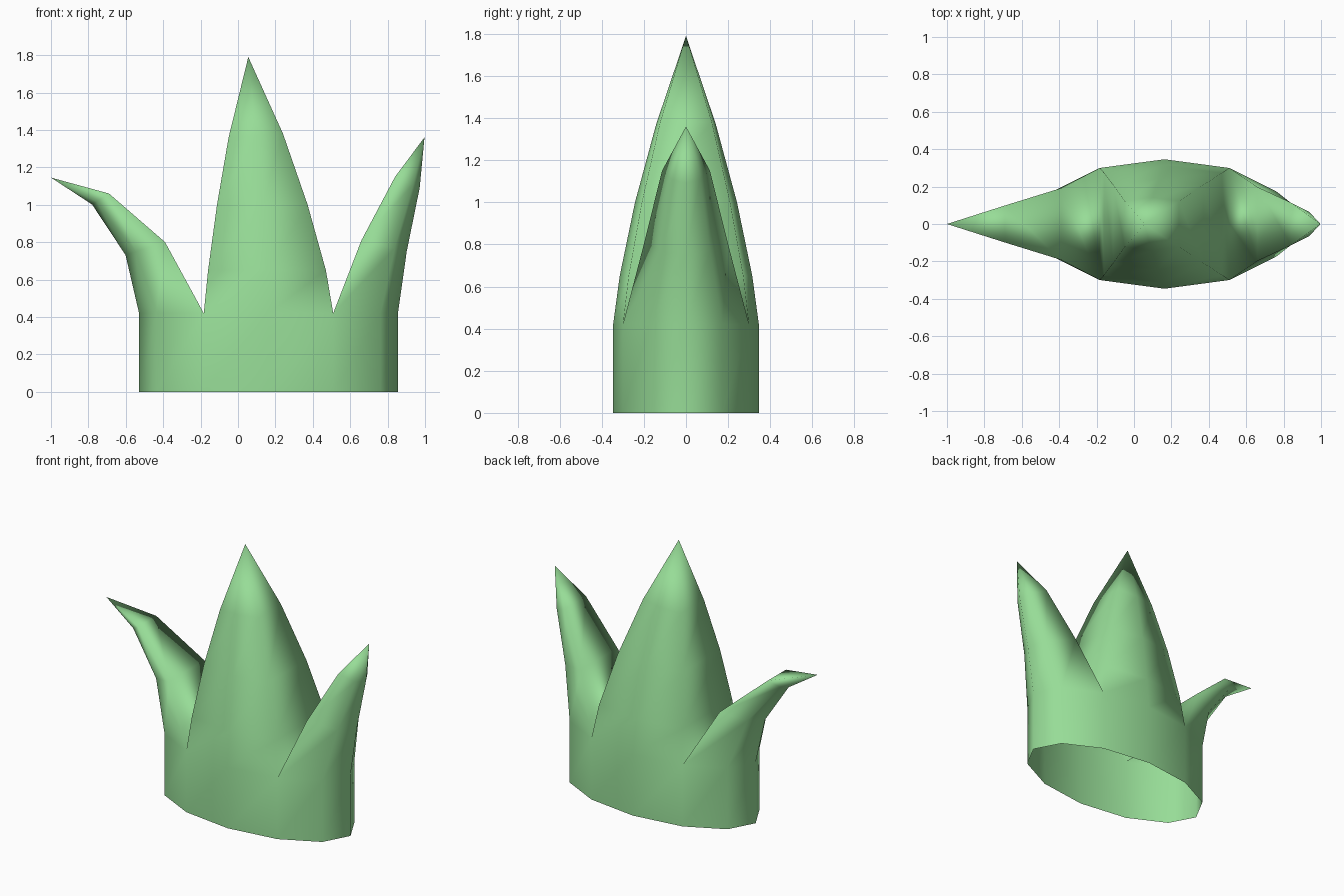
import bpy
import bmesh
from math import cos, sin, radians

if "Cube" in bpy.data.objects:
    bpy.data.objects.remove(bpy.data.objects["Cube"], do_unlink=True)

# Leaf colour
green = bpy.data.materials.new("leaf_green")
green.use_nodes = True
colour = (0.31, 0.72, 0.31, 1)
green.diffuse_color = colour
bsdf = green.node_tree.nodes["Principled BSDF"]
bsdf.inputs["Base Color"].default_value = colour
bsdf.inputs["Roughness"].default_value = 0.8

SIDES, CENTRE, RX, RY, WALL = 12, 0.163, 0.692, 0.346, 0.42
bm = bmesh.new()


def oval(z):
    ring = []
    for i in range(SIDES):
        a = radians(360 * i / SIDES)
        ring.append(bm.verts.new((CENTRE + RX * cos(a), RY * sin(a), z)))
    return ring


def bridge(low, high):
    """Join two closed loops with quads."""
    for j in range(len(low)):
        bm.faces.new((low[j - 1], low[j], high[j], high[j - 1]))


def leaf(indices, origin, rows, tip):
    """Grow a closed leaf from rim points; each row is x, z, x scale, y scale, tilt."""
    root = [rim[i % SIDES] for i in indices]
    last = root
    for x, z, kx, ky, tilt in rows:
        row = []
        for v in root:
            dx = v.co.x - origin
            row.append(bm.verts.new((x + dx * kx, v.co.y * ky, z + dx * tilt)))
        bridge(last, row)
        last = row
    end = bm.verts.new((tip[0], 0, tip[1]))
    for j in range(len(last)):
        bm.faces.new((last[j - 1], last[j], end))


# Oval sheath, open at the bottom
base = oval(0)
rim = oval(WALL)
bridge(base, rim)

# Tall middle leaf, rounded on the front and back
leaf((2, 3, 4, 8, 9, 10), CENTRE,
     [(0.155, 0.65, 0.91, 0.91, 0),
      (0.13, 1.0, 0.70, 0.70, 0),
      (0.095, 1.37, 0.42, 0.41, 0.03)],
     (0.055, 1.79))

# Upright side leaf
leaf(range(10, 15), CENTRE + RX / 2,
     [(0.66, 0.81, 0.70, 0.66, -0.17), (0.84, 1.15, 0.38, 0.38, -0.17)],
     (0.997, 1.36))

# Side leaf bent outward
leaf(range(4, 9), CENTRE - RX / 2,
     [(-0.39, 0.80, 0.61, 0.64, 0.20), (-0.69, 1.06, 0.26, 0.33, 0.17)],
     (-1.0, 1.145))

for face in bm.faces:
    face.smooth = True
mesh = bpy.data.meshes.new("leaf_sheath")
bm.to_mesh(mesh)
bm.free()
mesh.materials.append(green)
sheath = bpy.data.objects.new("leaf_sheath", mesh)
bpy.context.collection.objects.link(sheath)
